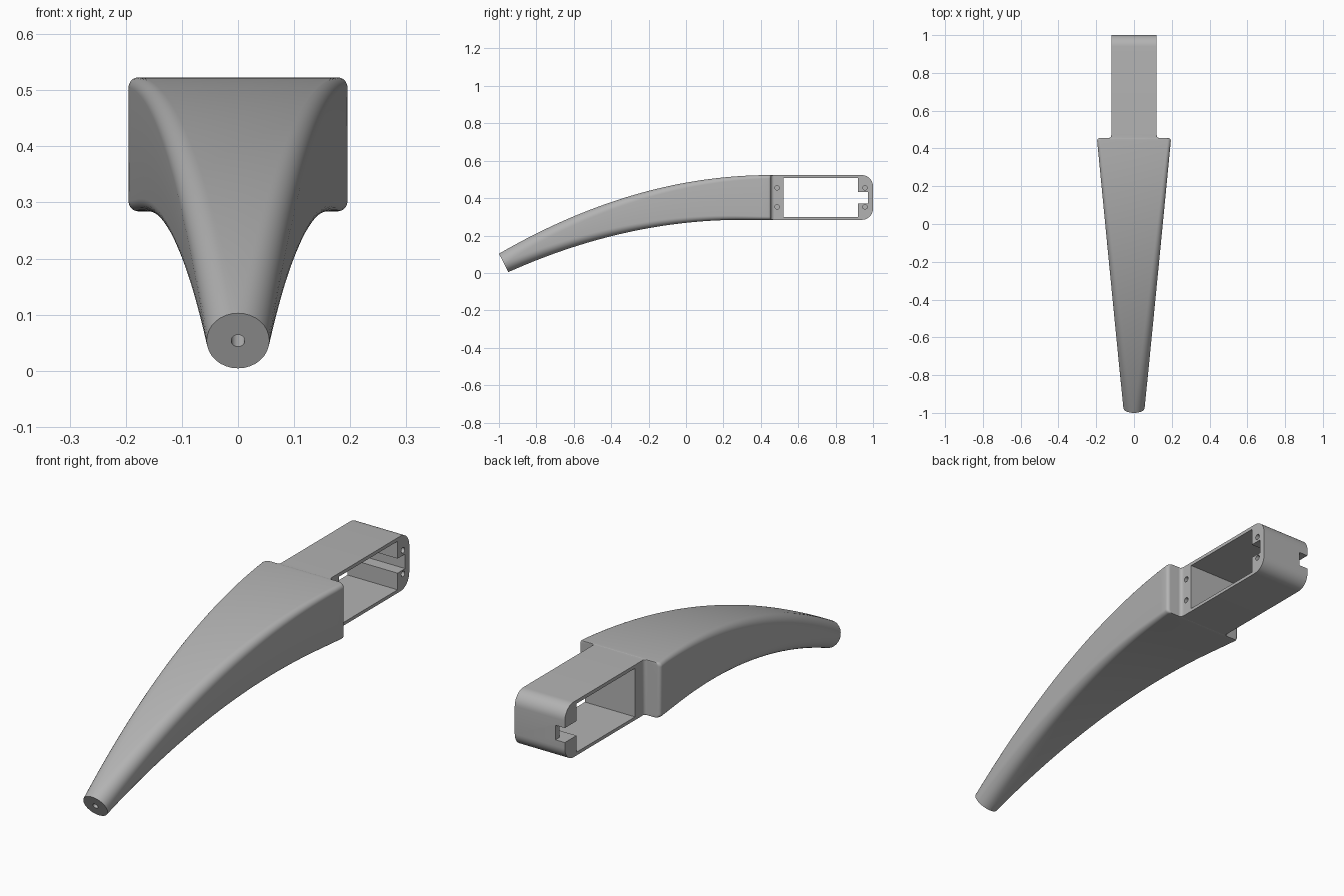
import bpy, bmesh, math
from mathutils import Vector

cube = bpy.data.objects.get("Cube")
if cube:
    bpy.data.objects.remove(cube, do_unlink=True)

grey = bpy.data.materials.new("plain_grey")
grey.use_nodes = True
COLOUR = (0.45, 0.45, 0.45, 1)
grey.diffuse_color = COLOUR
grey.node_tree.nodes["Principled BSDF"].inputs["Base Color"].default_value = COLOUR


def finish(bm, name):
    bmesh.ops.recalc_face_normals(bm, faces=bm.faces)
    mesh = bpy.data.meshes.new(name)
    bm.to_mesh(mesh)
    bm.free()
    mesh.materials.append(grey)
    ob = bpy.data.objects.new(name, mesh)
    bpy.context.collection.objects.link(ob)
    return ob


def activate(ob):
    bpy.ops.object.select_all(action='DESELECT')
    ob.select_set(True)
    bpy.context.view_layer.objects.active = ob


def cut(ob, cutter):
    cutter.hide_render = True
    activate(ob)
    mod = ob.modifiers.new("cut", 'BOOLEAN')
    mod.operation = 'DIFFERENCE'
    mod.solver = 'EXACT'
    mod.object = cutter
    bpy.ops.object.modifier_apply(modifier=mod.name)
    bpy.data.objects.remove(cutter, do_unlink=True)


def box(name, lo, hi):
    bm = bmesh.new()
    bmesh.ops.create_cube(bm, size=1)
    lo, hi = Vector(lo), Vector(hi)
    for v in bm.verts:
        v.co = (lo + hi) / 2 + v.co * (hi - lo)
    return finish(bm, name)


def rod(name, a, b, radius):
    a, b = Vector(a), Vector(b)
    bm = bmesh.new()
    bmesh.ops.create_cone(bm, cap_ends=True, segments=24, radius1=radius,
                          radius2=radius, depth=(b - a).length)
    turn = (b - a).to_track_quat('Z', 'Y')
    for v in bm.verts:
        v.co = (a + b) / 2 + turn @ v.co
    return finish(bm, name)


def smooth(ob):
    activate(ob)
    bpy.ops.object.shade_smooth_by_angle(angle=math.radians(30))


def lerp(a, b, t):
    return a + (b - a) * t


TOP, BOTTOM, REAR = 0.523, 0.284, 0.44


def upper(y):
    return Vector((0, y, TOP - 0.2 * min(y - 0.45, 0) ** 2))


def lower(y):
    return Vector((0, y, BOTTOM - 0.179 * min(y - 0.3, 0) ** 2))


def ring(bm, top, bottom, half, radius):
    """Rounded rectangle spanning from bottom to top."""
    mid, up = (top + bottom) / 2, (top - bottom) / 2
    height = up.length
    verts = []
    for corner, (sx, sz) in enumerate(((1, 1), (-1, 1), (-1, -1), (1, -1))):
        for k in range(9):
            a = math.pi / 2 * (corner + k / 8)
            x = sx * (half - radius) + radius * math.cos(a)
            z = sz * (height - radius) + radius * math.sin(a)
            verts.append(bm.verts.new(mid + up * (z / height) + Vector((x, 0, 0))))
    return verts


# Curved tapering body: round at the tip, boxy at the rear
bm = bmesh.new()
rings = []
STEPS = 40
for i in range(STEPS + 1):
    t = i / STEPS
    rings.append(ring(bm, upper(lerp(-1, REAR, t)), lower(lerp(-0.95, REAR, t)),
                      lerp(0.056, 0.195, t), lerp(0.0555, 0.018, t)))
# Rounded rear shoulder, then a small cove into the holder
R = 0.015
shoulder = [(REAR + R * math.sin(a), 0.195 - R + R * math.cos(a))
            for a in (math.pi / 2 * k / 5 for k in range(1, 6))]
cove = [(REAR + 2 * R - R * math.cos(a), 0.12 + R - R * math.sin(a))
        for a in (math.pi / 2 * k / 5 for k in range(6))]
for y, half in shoulder + cove:
    rings.append(ring(bm, upper(y), lower(y), half, lerp(0.002, 0.018, (half - 0.12) / 0.075)))
for a, b in zip(rings, rings[1:]):
    for k in range(len(a)):
        n = (k + 1) % len(a)
        bm.faces.new((a[k], a[n], b[n], b[k]))
bm.faces.new(rings[0])
bm.faces.new(rings[-1])
body = finish(bm, "curved_body")
axis = Vector((0, 0.894, 0.447))
tip = (upper(-1) + lower(-0.95)) / 2
cut(body, rod("tip_hole", tip - axis * 0.05, tip + axis * 0.12, 0.012))
smooth(body)

# Rear holder: side outline with rounded back corners, extruded across
W, ROUND = 0.12, 0.06
outline = [(0.46, TOP), (0.46, BOTTOM)]
for start, z in ((-math.pi / 2, BOTTOM + ROUND), (0, TOP - ROUND)):
    for k in range(11):
        a = start + math.pi / 2 * k / 10
        outline.append((1 - ROUND + ROUND * math.cos(a), z + ROUND * math.sin(a)))
bm = bmesh.new()
face = bm.faces.new([bm.verts.new((-W, y, z)) for y, z in outline])
side = bmesh.ops.extrude_face_region(bm, geom=[face])
bmesh.ops.translate(bm, vec=(2 * W, 0, 0),
                    verts=[g for g in side["geom"] if isinstance(g, bmesh.types.BMVert)])
holder = finish(bm, "rear_holder")

# Through window, cable slot and its outlet at one back edge
cut(holder, box("window", (-0.3, 0.52, 0.298), (0.3, 0.92, 0.508)))
cut(holder, box("cable_slot", (-0.3, 0.9, 0.37), (0.3, 0.972, 0.433)))
cut(holder, box("cable_outlet", (-0.3, 0.9, 0.37), (-0.075, 1.1, 0.433)))

# Four blind screw holes on one side
for y in (0.487, 0.957):
    for z in (0.353, 0.455):
        cut(holder, rod("screw_hole", (0.04, y, z), (0.2, y, z), 0.012))
smooth(holder)
